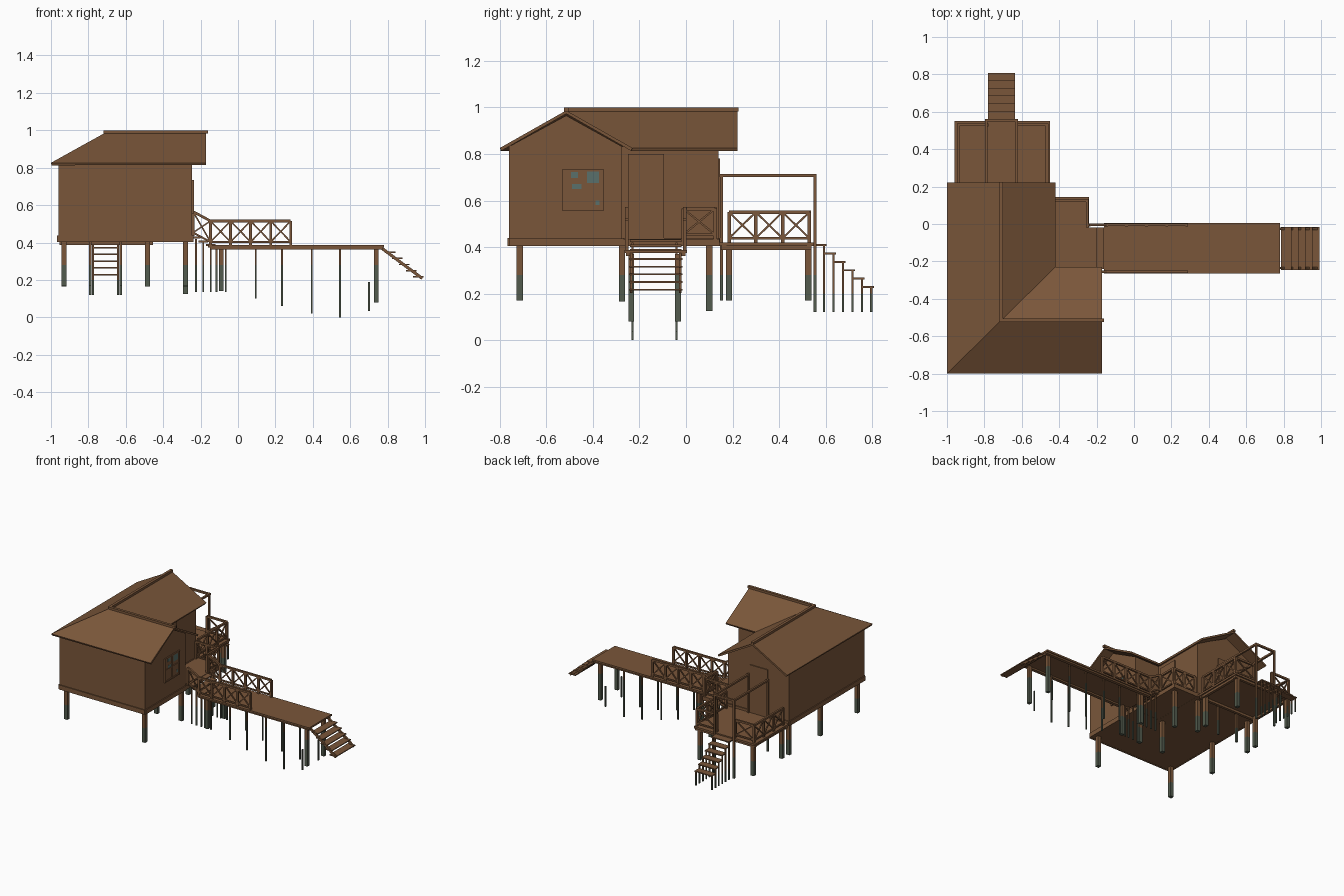
import bpy, bmesh, math
from mathutils import Vector, Matrix

if "Cube" in bpy.data.objects:
    bpy.data.objects.remove(bpy.data.objects["Cube"])


def material(name, rgb):
    m = bpy.data.materials.new(name)
    m.diffuse_color = (*rgb, 1)
    m.use_nodes = True
    m.node_tree.nodes["Principled BSDF"].inputs["Base Color"].default_value = m.diffuse_color
    return m


WOOD = material("brown wood", (0.195, 0.094, 0.042))
MOSS = material("mossy wood", (0.085, 0.105, 0.075))
GLASS = material("teal glass", (0.10, 0.16, 0.145))


class Part:
    """Collects boxes and beams into one named object."""

    def __init__(self, name):
        self.name, self.bm = name, bmesh.new()

    def matrix_box(self, mat4, mi=0):
        ret = bmesh.ops.create_cube(self.bm, size=1, matrix=mat4)
        for f in {f for v in ret["verts"] for f in v.link_faces}:
            f.material_index = mi

    def box(self, x0, x1, y0, y1, z0, z1, mi=0):
        c = Vector(((x0 + x1) / 2, (y0 + y1) / 2, (z0 + z1) / 2))
        self.matrix_box(Matrix.Translation(c) @ Matrix.Diagonal((x1 - x0, y1 - y0, z1 - z0, 1)), mi)

    def beam(self, p, q, w, h=None):
        p, q = Vector(p), Vector(q)
        d = q - p
        rot = d.to_track_quat('X', 'Z').to_matrix().to_4x4()
        self.matrix_box(Matrix.Translation((p + q) / 2) @ rot @ Matrix.Diagonal((d.length, w, h or w, 1)))

    def post(self, x, y, z0, z1, w, moss=0.28):
        r = w / 2
        split = min(max(moss, z0), z1)
        if split > z0:
            self.box(x - r, x + r, y - r, y + r, z0, split, 1)
        if z1 > split:
            self.box(x - r, x + r, y - r, y + r, split, z1)

    def railing(self, p, q, n, h=0.13, ends=True):
        """Posts, two rails and crossed braces from p to q (foot points)."""
        p, q = Vector(p), Vector(q)
        up = Vector((0, 0, h))
        low = Vector((0, 0, 0.018))
        self.beam(p + up, q + up, 0.014)
        self.beam(p + low, q + low, 0.01)
        for i in range(n + 1):
            a = p.lerp(q, i / n)
            if ends or 0 < i < n:
                self.beam(a, a + up, 0.015)
            if i < n:
                b = p.lerp(q, (i + 1) / n)
                self.beam(a + low, b + up, 0.008)
                self.beam(a + up, b + low, 0.008)

    def done(self):
        me = bpy.data.meshes.new(self.name)
        self.bm.to_mesh(me)
        for m in (WOOD, MOSS, GLASS):
            me.materials.append(m)
        ob = bpy.data.objects.new(self.name, me)
        bpy.context.collection.objects.link(ob)
        return ob


# L-shaped house walls with floor and two gable ends
p = Part("house_walls")
plan = [(-.96, -.76), (-.245, -.76), (-.245, -.275), (-.45, -.275), (-.45, .14), (-.96, .14)]
Z0, Z1, PEAK = .405, .832, .965
lo = [p.bm.verts.new((x, y, Z0)) for x, y in plan]
hi = [p.bm.verts.new((x, y, Z1)) for x, y in plan]
p.bm.faces.new(lo[::-1])
for i in range(6):
    j = (i + 1) % 6
    p.bm.faces.new((lo[i], lo[j], hi[j], hi[i]))
p.bm.faces.new((hi[1], hi[2], p.bm.verts.new((-.245, -.515, PEAK))))
p.bm.faces.new((hi[4], hi[5], p.bm.verts.new((-.71, .14, PEAK))))
p.done()

# sill beams round the base of the house
p = Part("sill_beams")
for i in range(6):
    a, b = plan[i], plan[(i + 1) % 6]
    p.beam((*a, .421), (*b, .421), .014, .034)
p.done()

# roof: two ridges meeting at a hip and a valley
p = Part("roof")
E, R = .826, .987
pts = dict(A=(-1, -.8, E), B=(-.17, -.8, E), C=(-.17, -.515, R), D=(-.17, -.23, E), E=(-.42, -.23, E),
           F=(-.42, .222, E), G=(-.71, .222, R), H=(-1, .222, E), R=(-.71, -.515, R))
v = {k: p.bm.verts.new(c) for k, c in pts.items()}
for face in ("ABCR", "RCDE", "REFG", "RGHA"):
    p.bm.faces.new([v[k] for k in face])
mod = p.done().modifiers.new("thickness", "SOLIDIFY")
mod.thickness, mod.offset = .014, -1

p = Part("ridge_caps")
p.box(-.72, -.16, -.525, -.505, .983, 1.0)
p.box(-.72, -.70, -.525, .225, .983, 1.0)
p.done()

# window in the right gable, with frame bars and broken panes
p = Part("window")
wx = -.245
p.box(wx, wx + .004, -.53, -.355, .555, .735)
for y in (-.526, -.4425, -.359):
    p.box(wx, wx + .009, y - .005, y + .005, .555, .735)
for z in (.56, .645, .73):
    p.box(wx, wx + .009, -.53, -.355, z - .005, z + .005)
for y, z, w, h in ((-.40, .70, .05, .05), (-.47, .655, .04, .03), (-.48, .71, .03, .025), (-.38, .59, .018, .02)):
    p.box(wx, wx + .005, y - w / 2, y + w / 2, z - h / 2, z + h / 2, 2)
p.done()

# door plates on the inner side wall and the rear gable
p = Part("doors")
p.box(-.45, -.443, -.25, -.095, .435, .80)
p.box(-.785, -.635, .14, .147, .42, .78)
p.done()

# decks and walkway
p = Part("rear_deck")
p.box(-.96, -.45, .14, .55, .405, .42)
for y in (.165, .53):
    p.box(-.955, -.455, y - .01, y + .01, .388, .406)
for x in (-.94, -.47):
    p.box(x - .01, x + .01, .15, .54, .388, .406)
p.done()
p = Part("side_porch")
p.box(-.45, -.24, -.275, .145, .405, .435)
p.done()
p = Part("walkway")
p.box(-.16, .78, -.265, .005, .374, .387)
for y in (-.245, -.015):
    p.box(-.15, .775, y - .012, y + .012, .362, .375)
p.done()

# thick supporting posts
p = Part("support_posts")
for x, y, z in ((-.93, -.715, .17), (-.28, -.715, .17), (-.28, -.275, .165), (-.93, -.275, .165),
                (-.485, -.275, .165), (-.485, .10, .165), (-.93, .10, .165), (-.28, .10, .125)):
    p.post(x, y, z, .41, .027)
for x in (-.93, -.485):
    for y in (.185, .525):
        p.post(x, y, .17, .41, .027)
for y in (-.235, -.035):
    for x, z in ((-.09, .14), (.74, .08)):
        p.post(x, y, z, .37, .025)
p.done()

# thin poles below the walkway, porch steps and end steps
p = Part("walkway_poles")
for y in (-.23, -.04):
    for x, z, t in ((-.225, .135, .42), (-.185, .135, .40), (-.145, .135, .38), (-.115, .135, .37),
                    (-.065, .135, .37), (.095, .10, .37), (.235, .06, .37), (.395, .02, .37),
                    (.545, 0, .37), (.70, .035, .19)):
        p.post(x, y, z, t, .009)
p.done()

# railings
p = Part("rear_deck_railing")
for x in (-.94, -.465):
    p.railing((x, .185, .42), (x, .53, .42), 3)
p.railing((-.94, .53, .42), (-.785, .53, .42), 1)
p.railing((-.63, .53, .42), (-.465, .53, .42), 1)
p.done()
p = Part("porch_railing")
p.railing((-.25, -.012, .435), (-.25, .125, .435), 1)
p.railing((-.25, .125, .435), (-.44, .125, .435), 2)
p.done()
p = Part("walkway_railing")
for y in (-.255, -.005):
    p.railing((-.147, y, .385), (.282, y, .385), 4)
    p.railing((-.24, y, .435), (-.147, y, .385), 1)
p.done()

# tall frame over the rear deck
p = Part("deck_frame")
for x in (-.79, -.628):
    p.post(x, .555, .12, .715, .013)
    p.post(x, .152, .17, .715, .013)
    p.beam((x, .145, .707), (x, .562, .707), .014)
p.box(-.797, -.621, .548, .562, .70, .714)
p.done()

# porch steps down to the walkway
p = Part("porch_steps")
for i, z in enumerate((.432, .41, .392)):
    p.box(-.25 + i * .04, -.20 + i * .04, -.24, -.02, z - .01, z)
p.done()

# rear stairs with a pair of thin legs under every tread
p = Part("rear_stairs")
for i in range(6):
    y, z = .552 + i * .0405, .412 - i * .036
    p.box(-.78, -.637, y, y + .053, z - .008, z)
    for x in (-.775, -.642):
        p.post(x, y + .042, .12, z - .006, .009, .2)
p.done()

# end stairs on sloping stringers
p = Part("end_stairs")
for y in (-.235, -.025):
    p.beam((.765, y, .372), (.985, y, .208), .012, .016)
for i in range(5):
    x, z = .785 + i * .0375, .352 - i * .033
    p.box(x, x + .056, -.245, -.015, z - .007, z)
p.done()
